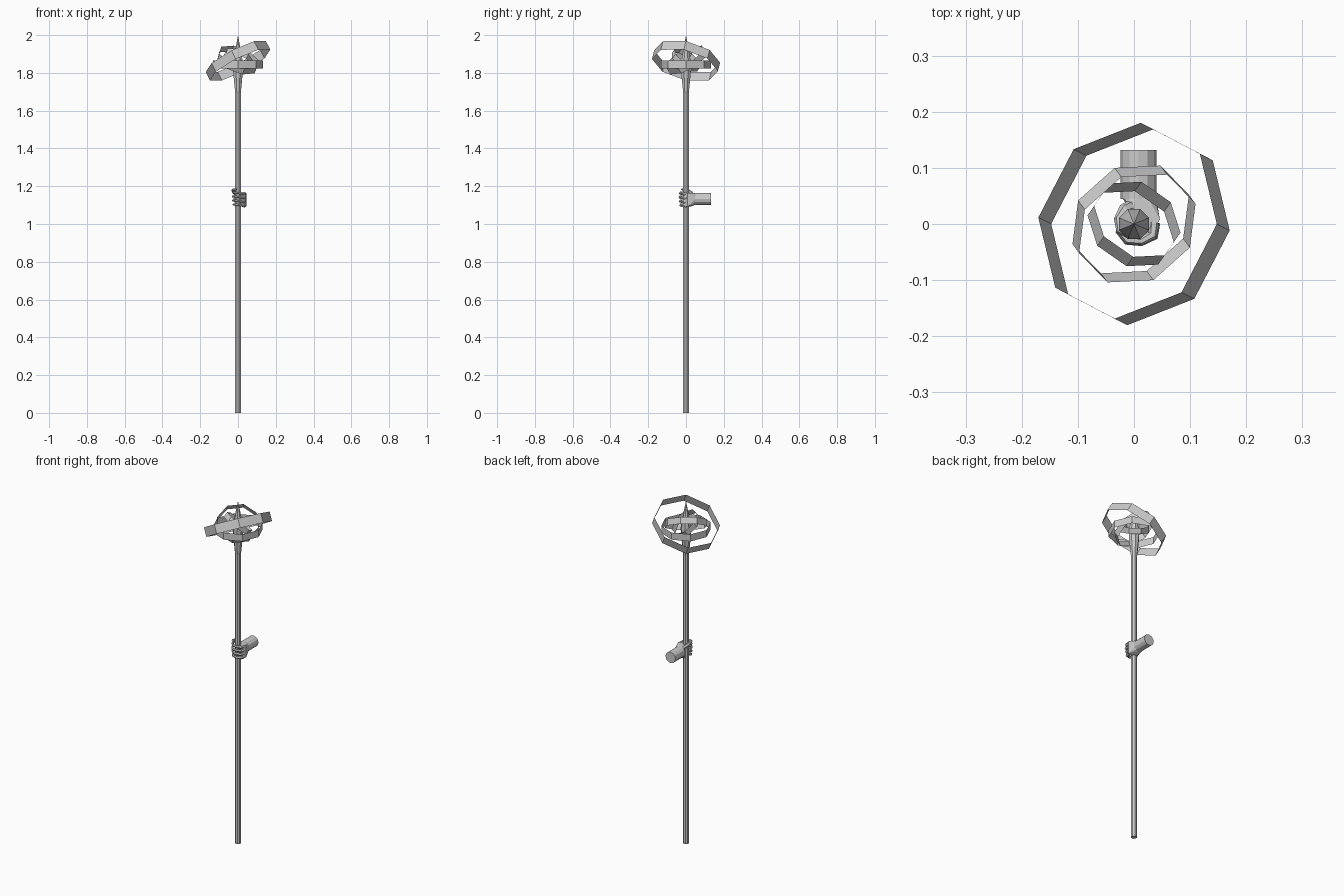
import bpy, bmesh, math
from mathutils import Vector

if "Cube" in bpy.data.objects:
    bpy.data.objects.remove(bpy.data.objects["Cube"])


def make_object(name, bm):
    me = bpy.data.meshes.new(name)
    bm.normal_update()
    bm.to_mesh(me)
    bm.free()
    ob = bpy.data.objects.new(name, me)
    bpy.context.collection.objects.link(ob)
    return ob


def bridge(bm, a, b):
    for i in range(len(a)):
        j = (i + 1) % len(a)
        bm.faces.new((a[i], a[j], b[j], b[i]))


# Turned body: stacked rings around z
def lathe(name, profile, sides):
    bm = bmesh.new()
    rings = [[bm.verts.new((r * math.cos(math.tau * (i + .5) / sides),
                            r * math.sin(math.tau * (i + .5) / sides), z))
              for i in range(sides)] for r, z in profile[:-1]]
    for a, b in zip(rings, rings[1:]):
        bridge(bm, a, b)
    tip = bm.verts.new((0, 0, profile[-1][1]))
    for i in range(sides):
        bm.faces.new((rings[-1][i], rings[-1][(i + 1) % sides], tip))
    bm.faces.new(rings[0][::-1])
    return make_object(name, bm)


# Open eight-sided band, tilted along an axis, with one corner aimed at ref
def band(name, axis, ref, radius, height, z=1.868):
    w = Vector(axis).normalized()
    u = Vector(ref)
    u = (u - w * u.dot(w)).normalized()
    v = w.cross(u)
    bm = bmesh.new()
    rims = []
    for s in (-.5, .5):
        rims.append([bm.verts.new(Vector((0, 0, z)) + w * height * s
                     + (u * math.cos(k * math.tau / 8) + v * math.sin(k * math.tau / 8)) * radius)
                     for k in range(8)])
    bridge(bm, *rims)
    return make_object(name, bm)


# Tube along a path, radius per point, capped
def tube(name, path, radii, sides=6):
    pts = [Vector(p) for p in path]
    bm = bmesh.new()
    rings = []
    for i, p in enumerate(pts):
        t = (pts[min(i + 1, len(pts) - 1)] - pts[max(i - 1, 0)]).normalized()
        u = t.cross(Vector((0, 0, 1))).normalized()
        v = u.cross(t)
        rings.append([bm.verts.new(p + (u * math.cos(k * math.tau / sides)
                                        + v * math.sin(k * math.tau / sides)) * radii[i])
                      for k in range(sides)])
    for a, b in zip(rings, rings[1:]):
        bridge(bm, a, b)
    bm.faces.new(rings[0])
    bm.faces.new(rings[-1][::-1])
    bmesh.ops.recalc_face_normals(bm, faces=bm.faces)
    return make_object(name, bm)


# Staff with flared head and spike
lathe("staff", [(.016, 0), (.016, 1.69), (.024, 1.77), (.028, 1.81), (.029, 1.84),
                (.024, 1.88), (.016, 1.92), (0, 2.0)], 8)

# Three nested tilted bands and one level band
band("outer_ring", (-.44, .22, .87), (-.158, .005, -.086), .179, .052, 1.864)
band("level_ring", (0, 0, 1), (1, 0, 0), .133, .041, 1.845)
band("middle_ring", (.33, -.45, .83), (.053, .0955, .031), .114, .036)
band("inner_ring", (.37, .52, .77), (.079, -.024, -.021), .083, .032)

# Forearm stump
tube("forearm", [(.008, .132, 1.133), (.008, .045, 1.133)], [.032, .032], 12)

# Palm hull, from wrist to knuckles on the right side of the staff
bm = bmesh.new()
for k in range(12):
    a = k * math.tau / 12
    bm.verts.new((.008 + .031 * math.cos(a), .05, 1.133 + .031 * math.sin(a)))
for x, y in ((.020, -.004), (.036, -.010), (.046, .008), (-.008, .026)):
    for z in (1.093, 1.165):
        bm.verts.new((x, y, z))
bmesh.ops.convex_hull(bm, input=bm.verts)
make_object("palm", bm)

# Four fingers wrapped round the front of the staff
for i in range(4):
    z = 1.096 + i * .021
    s = (.92, 1, 1.05, 1)[i]
    path = [(.036, .002), (.033, -.020), (.012, -.031), (-.012, -.029), (-.026, -.012), (-.023, .002)]
    tube("finger_%d" % (i + 1), [(x * s, y * s, z + .002 * k) for k, (x, y) in enumerate(path)],
         [.009, .009, .007, .007, .006, .003])

# Thumb over the back and left side
tube("thumb", [(.0, .034, 1.150), (-.018, .026, 1.166), (-.028, .008, 1.178), (-.025, -.012, 1.183),
               (-.008, -.023, 1.183)], [.012, .010, .008, .007, .004])
